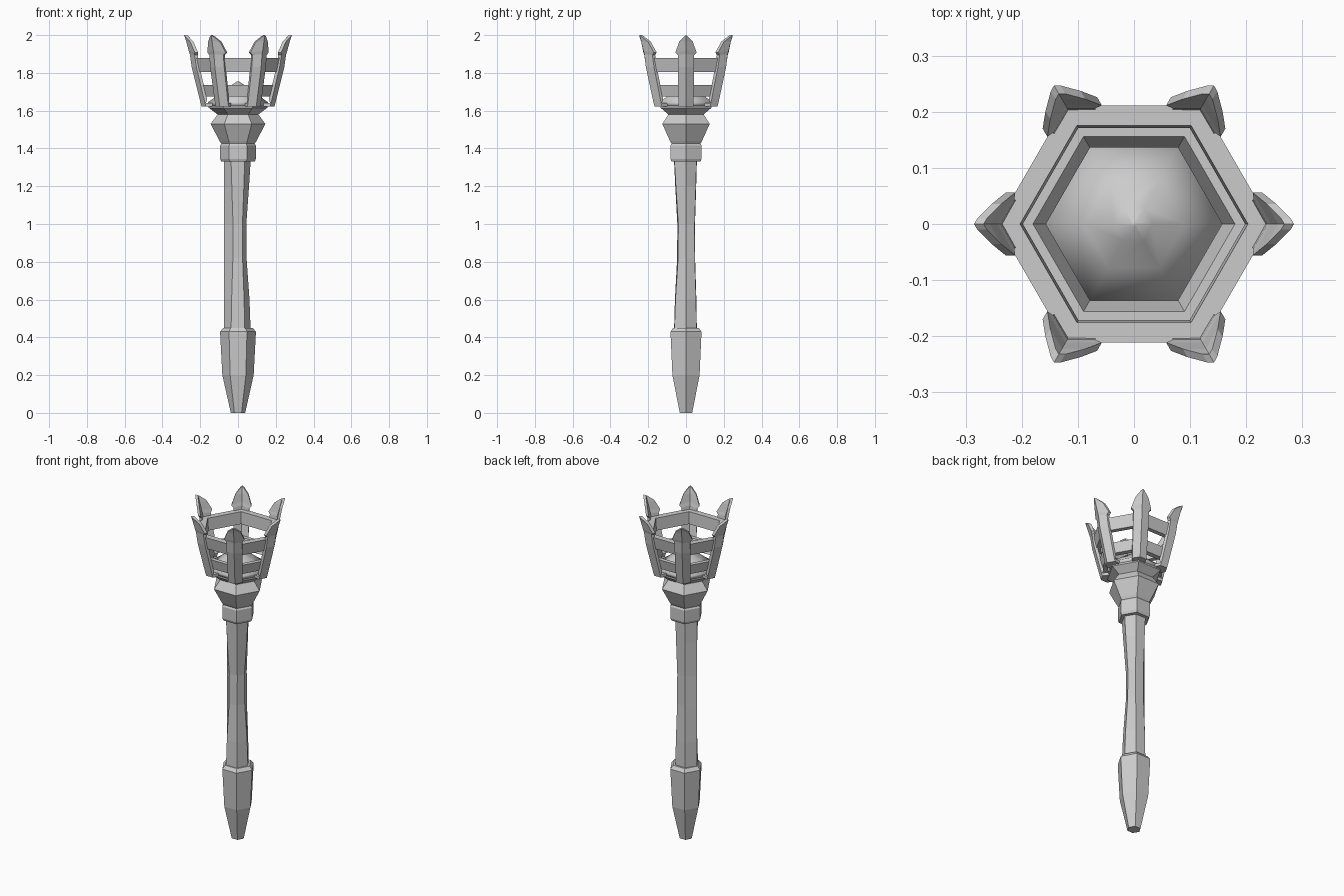
import bpy, bmesh, math

if "Cube" in bpy.data.objects:
    bpy.data.objects.remove(bpy.data.objects["Cube"])

SIDES = 6
ANG = [math.radians(60 * i) for i in range(SIDES)]


def make_object(name, verts, faces):
    mesh = bpy.data.meshes.new(name)
    bm = bmesh.new()
    vs = [bm.verts.new(v) for v in verts]
    for f in faces:
        bm.faces.new([vs[i] for i in f])
    bmesh.ops.recalc_face_normals(bm, faces=bm.faces)
    bm.to_mesh(mesh)
    bm.free()
    obj = bpy.data.objects.new(name, mesh)
    bpy.context.collection.objects.link(obj)
    return obj


def hex_loft(name, rings, loop=False):
    """rings: (radius or six corner radii, z). loop joins last ring to first."""
    verts, faces = [], []
    for r, z in rings:
        radii = r if isinstance(r, (list, tuple)) else [r] * SIDES
        verts += [(q * math.cos(a), q * math.sin(a), z) for q, a in zip(radii, ANG)]
    n = len(rings)
    for k in range(n if loop else n - 1):
        a, b = k * SIDES, ((k + 1) % n) * SIDES
        for i in range(SIDES):
            j = (i + 1) % SIDES
            faces.append((a + i, a + j, b + j, b + i))
    if not loop:
        faces.append(range(SIDES))
        faces.append(range((n - 1) * SIDES, n * SIDES))
    return make_object(name, verts, faces)


# Handle: tapered pommel, worn shaft, collar
hex_loft("pommel", [(0.038, 0), (0.083, 0.2), (0.095, 0.43), (0.078, 0.45)])

full = [0.068, 0.065, 0.067, 0.075, 0.074, 0.072]
worn = [0.044, 0.053, 0.055, 0.075, 0.053, 0.047]
shaft = []
for z, t in [(0.44, 0.05), (0.6, 0.3), (0.82, 0.95), (1.0, 1.0), (1.2, 0.4), (1.35, 0.0)]:
    shaft.append(([f + (w - f) * t for f, w in zip(full, worn)], z))
hex_loft("shaft", shaft)

hex_loft("collar", [(0.088, 1.33), (0.095, 1.345), (0.095, 1.415), (0.085, 1.43)])

# Flared neck under the basket
hex_loft("neck", [(0.085, 1.42), (0.098, 1.44), (0.145, 1.53), (0.108, 1.58),
                  (0.155, 1.615), (0.155, 1.625), (0.125, 1.64)])

# Basket bands
hex_loft("lower_band", [(0.192, 1.675), (0.208, 1.735), (0.18, 1.735), (0.157, 1.675)], loop=True)
hex_loft("upper_band", [(0.228, 1.805), (0.244, 1.878), (0.203, 1.878), (0.198, 1.805)], loop=True)

# Smooth low mound inside the basket
mound = hex_loft("ember_mound", [(0.155, 1.625), (0.158, 1.645), (0.09, 1.695), (0.035, 1.735), (0.004, 1.755)])
for p in mound.data.polygons:
    p.use_smooth = True

# Prongs: folded blades wrapped round each basket corner
# (ridge radius, z at ridge, half width, z at sides)
PRONG = [(0.135, 1.622, 0.034, 1.622), (0.193, 1.622, 0.040, 1.622),
         (0.203, 1.66, 0.040, 1.66), (0.245, 1.83, 0.043, 1.83),
         (0.255, 1.90, 0.043, 1.895), (0.261, 1.918, 0.056, 1.908),
         (0.274, 1.965, 0.036, 1.965), (0.285, 2.0, 0.010, 1.993)]
FOLD = math.tan(math.radians(30))
THICK = [(0, 0.018), (0, 0.018)] + [(0.017, 0)] * 6


def prong(name, a):
    verts, faces = [], []
    c, s = math.cos(a), math.sin(a)
    for (r, z, w, zs), (tr, tz) in zip(PRONG, THICK):
        for dr, dz in ((0, 0), (-tr, tz)):
            for y, h in ((-w, zs), (0, z), (w, zs)):
                x = r + dr - abs(y) * FOLD
                verts.append((x * c - y * s, x * s + y * c, h + dz))
    order = [0, 1, 2, 5, 4, 3]
    n = len(PRONG)
    for k in range(n - 1):
        for i in range(6):
            p, q = order[i], order[(i + 1) % 6]
            faces.append((6 * k + p, 6 * k + q, 6 * k + 6 + q, 6 * k + 6 + p))
    for k in (0, n - 1):
        faces += [(6 * k, 6 * k + 1, 6 * k + 4, 6 * k + 3),
                  (6 * k + 1, 6 * k + 2, 6 * k + 5, 6 * k + 4)]
    return make_object(name, verts, faces)


for i, a in enumerate(ANG):
    prong(f"prong_{i + 1}", a)
